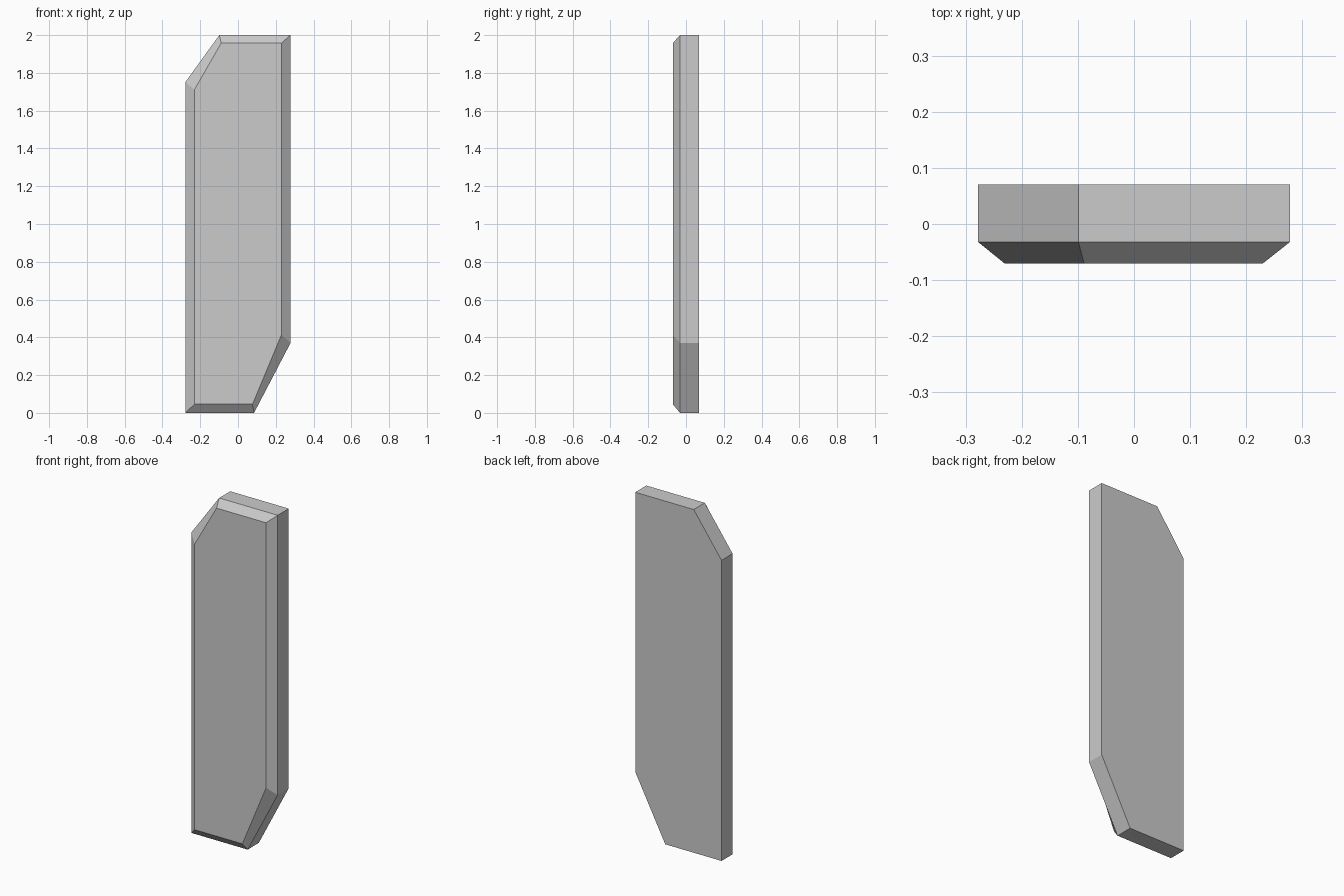
import bpy, bmesh

if "Cube" in bpy.data.objects:
    bpy.data.objects.remove(bpy.data.objects["Cube"])

# Panel outline (x, z) and the smaller outline of its raised front face
outer = [(-0.278, 0), (0.085, 0), (0.278, 0.37), (0.278, 2), (-0.099, 2), (-0.278, 1.752)]
inner = [(-0.231, 0.046), (0.077, 0.046), (0.23, 0.413), (0.23, 1.958), (-0.089, 1.958), (-0.231, 1.71)]

bm = bmesh.new()

# Rings from back to front: back edge, bevel start, front face
rings = [[bm.verts.new((x, y, z)) for x, z in outline]
         for y, outline in ((0.07, outer), (-0.032, outer), (-0.07, inner))]

# Side walls and bevel
for a, b in zip(rings, rings[1:]):
    for i in range(len(a)):
        j = (i + 1) % len(a)
        bm.faces.new((a[i], a[j], b[j], b[i]))

# Flat back and front
bm.faces.new(rings[0])
bm.faces.new(rings[-1])
bmesh.ops.recalc_face_normals(bm, faces=bm.faces)

mesh = bpy.data.meshes.new("bevelled_panel")
bm.to_mesh(mesh)
bm.free()
panel = bpy.data.objects.new("bevelled_panel", mesh)
bpy.context.collection.objects.link(panel)
